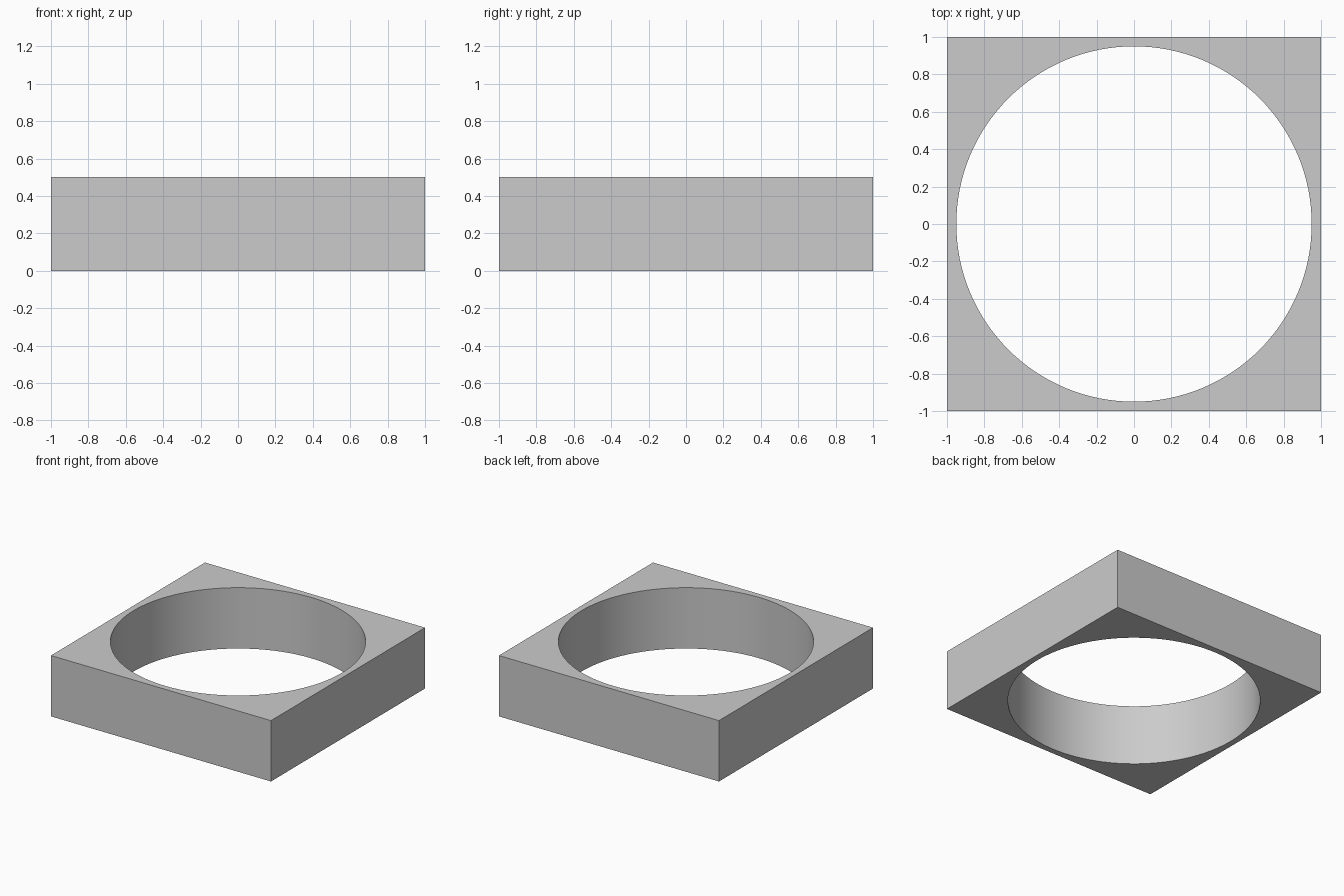
import bpy, bmesh
from math import sin, cos, tau

if "Cube" in bpy.data.objects:
    bpy.data.objects.remove(bpy.data.objects["Cube"])

SEGMENTS = 128   # multiple of 8, so the square's corners are hit exactly
HALF = 1.0
HOLE_RADIUS = 0.95
HEIGHT = 0.5

bm = bmesh.new()

# Flat plate: round hole joined to a square outline
inner, outer = [], []
for i in range(SEGMENTS):
    c, s = cos(tau * i / SEGMENTS), sin(tau * i / SEGMENTS)
    k = HALF / max(abs(c), abs(s))
    inner.append(bm.verts.new((HOLE_RADIUS * c, HOLE_RADIUS * s, 0)))
    outer.append(bm.verts.new((k * c, k * s, 0)))
for i in range(SEGMENTS):
    j = (i + 1) % SEGMENTS
    bm.faces.new((inner[i], outer[i], outer[j], inner[j]))

# Raise the plate to full height, keeping the underside
result = bmesh.ops.extrude_face_region(bm, geom=bm.faces[:], use_keep_orig=True)
top = [g for g in result["geom"] if isinstance(g, bmesh.types.BMVert)]
bmesh.ops.translate(bm, verts=top, vec=(0, 0, HEIGHT))
bmesh.ops.recalc_face_normals(bm, faces=bm.faces[:])

mesh = bpy.data.meshes.new("square_block_with_round_hole")
bm.to_mesh(mesh)
bm.free()
block = bpy.data.objects.new("square_block_with_round_hole", mesh)
bpy.context.collection.objects.link(block)

# Smooth bore, crisp block edges
bpy.context.view_layer.objects.active = block
block.select_set(True)
bpy.ops.object.shade_smooth_by_angle()
